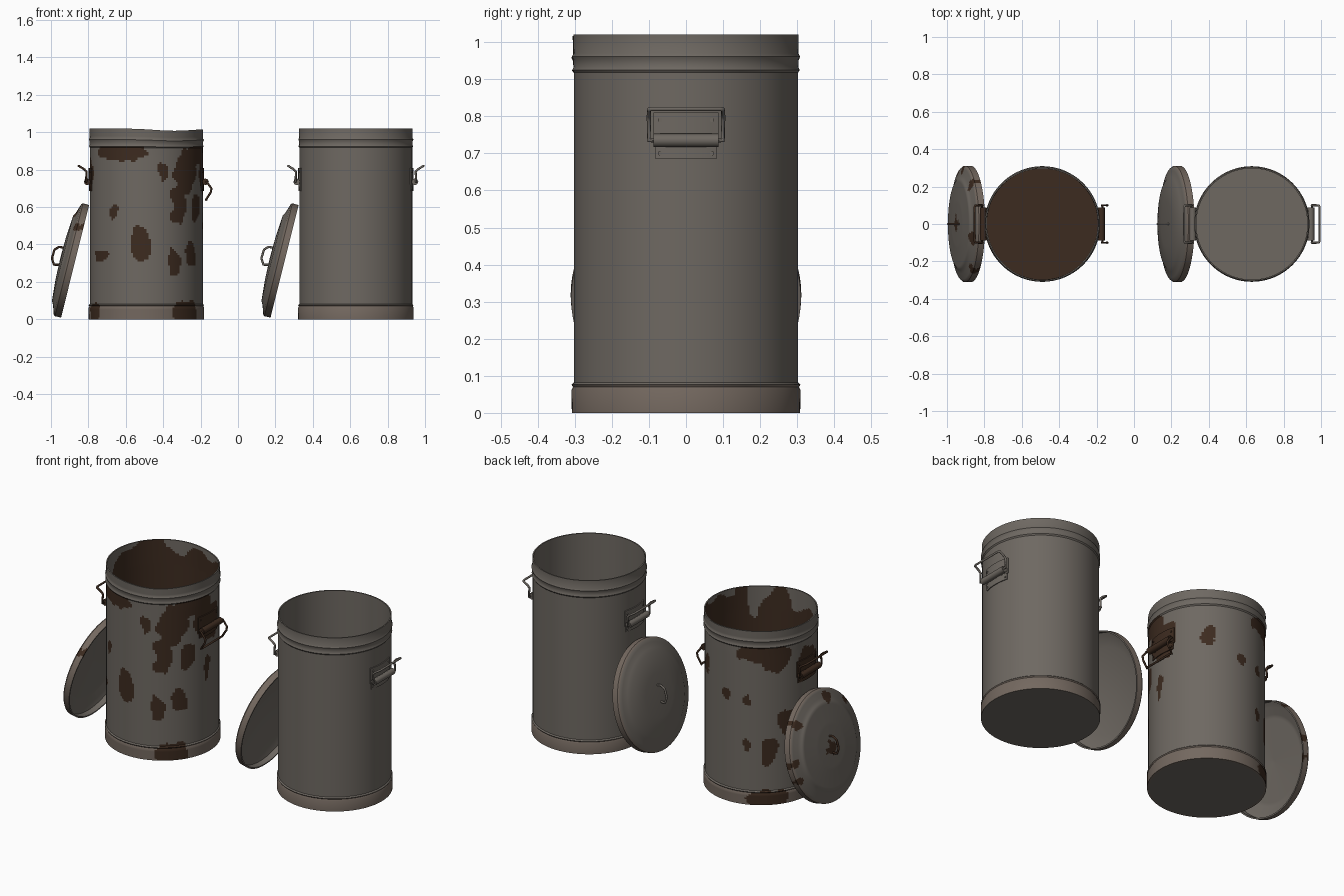
import bpy, bmesh, math
from mathutils import Matrix, Vector, noise

if "Cube" in bpy.data.objects:
    bpy.data.objects.remove(bpy.data.objects["Cube"])


def material(name, rgb):
    m = bpy.data.materials.new(name)
    m.diffuse_color = (*rgb, 1)
    m.use_nodes = True
    m.node_tree.nodes["Principled BSDF"].inputs["Base Color"].default_value = m.diffuse_color
    return m


GREY, WARM, RUST = 0, 1, 2
MATS = [material("galvanised grey", (0.156, 0.139, 0.121)),
        material("warm grey", (0.174, 0.139, 0.115)),
        material("rust brown", (0.046, 0.024, 0.014))]


def finish(name, mesh, matrix, index=None, angle=35):
    """Link a mesh, with every material and edge-aware smooth shading."""
    for m in MATS:
        mesh.materials.append(m)
    if index is not None:
        for p in mesh.polygons:
            p.material_index = index
    mesh.shade_smooth()
    mesh.set_sharp_from_angle(angle=math.radians(angle))
    ob = bpy.data.objects.new(name, mesh)
    ob.matrix_world = matrix
    bpy.context.collection.objects.link(ob)
    return ob


def revolve(name, profile, matrix, rule, segs=96, step=None, deform=None):
    """Lathe a profile of (radius, height) points; rule picks face colours."""
    pts = [profile[0]]
    for (r0, z0), (r1, z1) in zip(profile, profile[1:]):
        n = max(1, math.ceil(math.hypot(r1 - r0, z1 - z0) / step)) if step else 1
        pts += [(r0 + (r1 - r0) * i / n, z0 + (z1 - z0) * i / n) for i in range(1, n + 1)]
    bm = bmesh.new()
    rings = []
    for r, z in pts:
        rings.append([bm.verts.new((r * math.cos(t), r * math.sin(t), z))
                      for t in (2 * math.pi * i / segs for i in range(segs))])
    for a, b in zip(rings, rings[1:]):
        for i in range(segs):
            j = (i + 1) % segs
            bm.faces.new((a[i], a[j], b[j], b[i]))
    bmesh.ops.remove_doubles(bm, verts=bm.verts, dist=1e-5)
    bmesh.ops.recalc_face_normals(bm, faces=bm.faces)
    for f in bm.faces:
        f.material_index = rule(f.calc_center_median(), f.normal)
    if deform:
        for v in bm.verts:
            v.co = deform(v.co)
    mesh = bpy.data.meshes.new(name)
    bm.to_mesh(mesh)
    bm.free()
    return finish(name, mesh, matrix)


def tube(name, points, radius, matrix, index, smooth=False):
    """Round wire along a path."""
    cu = bpy.data.curves.new(name + "_path", 'CURVE')
    cu.dimensions = '3D'
    cu.bevel_depth, cu.bevel_resolution, cu.use_fill_caps = radius, 2, True
    if smooth:
        sp = cu.splines.new('NURBS')
        sp.order_u, sp.use_endpoint_u, sp.resolution_u = 3, True, 5
    else:
        sp = cu.splines.new('POLY')
    sp.points.add(len(points) - 1)
    for p, co in zip(sp.points, points):
        p.co = (*co, 1)
    tmp = bpy.data.objects.new(name + "_path", cu)
    bpy.context.collection.objects.link(tmp)
    bpy.context.view_layer.update()
    mesh = bpy.data.meshes.new_from_object(tmp.evaluated_get(bpy.context.evaluated_depsgraph_get()))
    bpy.data.objects.remove(tmp)
    mesh.materials.clear()
    return finish(name, mesh, matrix, index, 50)


def curved_plate(name, r, half_y, z0, z1, thick, matrix, index):
    """Sheet bent around the can wall."""
    bm = bmesh.new()
    n, a = 8, math.asin(half_y / r)
    ring = []
    for i in range(n + 1):
        t = -a + 2 * a * i / n
        c, s = math.cos(t), math.sin(t)
        ring.append([bm.verts.new((q * c, q * s, z)) for q, z in
                     ((r, z0), (r + thick, z0), (r + thick, z1), (r, z1))])
    for p, q in zip(ring, ring[1:]):
        for k in range(4):
            bm.faces.new((p[k], q[k], q[(k + 1) % 4], p[(k + 1) % 4]))
    bm.faces.new(ring[0])
    bm.faces.new(ring[-1])
    bmesh.ops.recalc_face_normals(bm, faces=bm.faces)
    mesh = bpy.data.meshes.new(name)
    bm.to_mesh(mesh)
    bm.free()
    return finish(name, mesh, matrix, index)


# Rust patches: angle from the front, height, half angle, half height
PATCHES = [(-28, .89, 30, .05), (-36, .57, 4, .055), (-6, .41, 11, .10), (-55, .34, 12, .03),
           (29, .30, 7, .07), (53, .34, 10, .06), (17, .78, 4, .045), (35, .62, 9, .11),
           (45, .78, 17, .11), (65, .88, 26, .06), (62, .60, 9, .07), (90, .76, 20, .10),
           (85, .50, 5, .08), (-158, .62, 5, .03), (-137, .30, 9, .075), (-160, .34, 5, .03),
           (-116, .46, 13, .08), (-98, .38, 9, .06), (-150, .88, 22, .05), (-128, .85, 14, .07),
           (-86, .78, 16, .10), (141, .74, 8, .055), (178, .62, 5, .03),
           (-65, .03, 12, .06), (45, .03, 17, .06), (-140, .03, 22, .06)]
# Lid rust spots: x, y, radius
SPOTS = [(.20, .21, .03), (0, .29, .022), (-.10, .28, .022), (.25, -.07, .03),
         (.18, -.24, .025), (-.01, 0, .04)]


def rusty(co):
    a = math.degrees(math.atan2(co.x, -co.y))
    a += 6 * noise.noise(co * 14)
    z = co.z + .03 * noise.noise(co * 16 + Vector((5, 2, 9)))
    for pa, pz, wa, wz in PATCHES:
        d = (a - pa + 180) % 360 - 180
        if (d / wa) ** 2 + ((z - pz) / wz) ** 2 < 1:
            return co.z < .925
    return False


def new_can_rule(co, n):
    return WARM if co.z < .075 and co.xy.length > .3 else GREY


def old_can_rule(co, n):
    if co.z > .02 and co.xy.length < .299 and co.z < 1.019:
        # rusted interior, with bare metal left near the rim
        bare = .10 * max(0, (co.y * -.8 - co.x * .6) / .3)
        return RUST if co.z < .985 - bare + .2 * noise.noise(co * 7) else GREY
    if co.z > .001 and rusty(co):
        return RUST
    return new_can_rule(co, n)


def new_lid_rule(co, n):
    return WARM if co.xy.length > .303 and .002 < co.z < .045 else GREY


def old_lid_rule(co, n):
    w = 1 + .8 * noise.noise(co * 25)
    outer = n.z > .1 or co.xy.length > .303
    if outer and any(math.hypot(co.x - x, co.y - y) < r * w for x, y, r in SPOTS):
        return RUST
    return new_lid_rule(co, n)


def dent(co):
    t = max(0, (co.z - .88) / .14)
    a = math.atan2(co.y, co.x)
    k = 1 + .006 * t * math.sin(3 * a)
    return Vector((co.x * k, co.y * k, co.z - .012 * t * math.exp(-((co.x - .15) / .15) ** 2)))


CAN = [(0, 0), (.308, 0), (.309, .062), (.305, .070), (.309, .076), (.302, .082), (.302, .918),
       (.307, .925), (.303, .933), (.304, .952), (.308, .961), (.303, .970), (.304, 1.02),
       (.297, 1.02), (.297, .03), (0, .03)]
LID = [(0, .072), (.23, .060), (.285, .040), (.302, .032), (.302, 0), (.31, 0), (.311, .034),
       (.304, .042), (.285, .048), (.255, .058), (.235, .069), (.12, .078), (0, .081)]
RAISED = [(.322, .735), (.320, .790), (.332, .802), (.362, .820)]
HANGING = [(.322, .735), (.348, .700), (.345, .680), (.322, .640)]


def side_handle(prefix, matrix, wire, index):
    # wall plates, hinge barrel, rivets and the swinging wire grip
    curved_plate(prefix + "_upper_plate", .300, .086, .72, .81, .008, matrix, index)
    curved_plate(prefix + "_lower_plate", .300, .080, .685, .725, .007, matrix, index)
    tube(prefix + "_hinge_barrel", [(.316, -.088, .735), (.316, .088, .735)], .018, matrix, index)
    for y in (-.07, .07):
        for z in (.79, .70):
            x = math.sqrt(.307 ** 2 - y * y)
            tube(prefix + "_rivet", [(x - .004, y, z), (x + .004, y, z)], .006, matrix, index)
    side = [(x, .1, z) for x, z in wire]
    end_x, _, end_z = side[-1]
    side[-1] = (end_x - .004, .1, end_z - .002)
    half = [(wire[0][0], .08, wire[0][1])] + side + [(end_x, .092, end_z)]
    path = half + [(x, -y, z) for x, y, z in reversed(half)]
    tube(prefix + "_grip", path, .006, matrix, index)


def bin_set(prefix, cx, old):
    place = Matrix.Translation((cx, 0, 0))
    step, segs = (.011, 160) if old else (None, 96)
    # can with base band, rolled rings, rim and inner floor
    revolve(prefix + "_can", CAN, place, old_can_rule if old else new_can_rule,
            segs, step, dent if old else None)
    # side handles
    metal = RUST if old else GREY
    side_handle(prefix + "_right_handle", place, HANGING if old else RAISED, metal)
    side_handle(prefix + "_left_handle", place @ Matrix.Rotation(math.pi, 4, 'Z'), RAISED, metal)
    # lid leaning on the left side of the can
    lean = Matrix.Translation((cx - .381, 0, .31)) @ Matrix.Rotation(math.radians(-76), 4, 'Y')
    revolve(prefix + "_lid", LID, lean, old_lid_rule if old else new_lid_rule, segs, step)
    loop = [(.055, 0, .073), (.055, 0, .100), (.035, 0, .122), (-.015, 0, .124),
            (-.045, 0, .105), (-.038, 0, .073)]
    tube(prefix + "_lid_handle", loop, .006, lean, metal, True)


bin_set("rusty", -.49, True)
bin_set("clean", .63, False)
